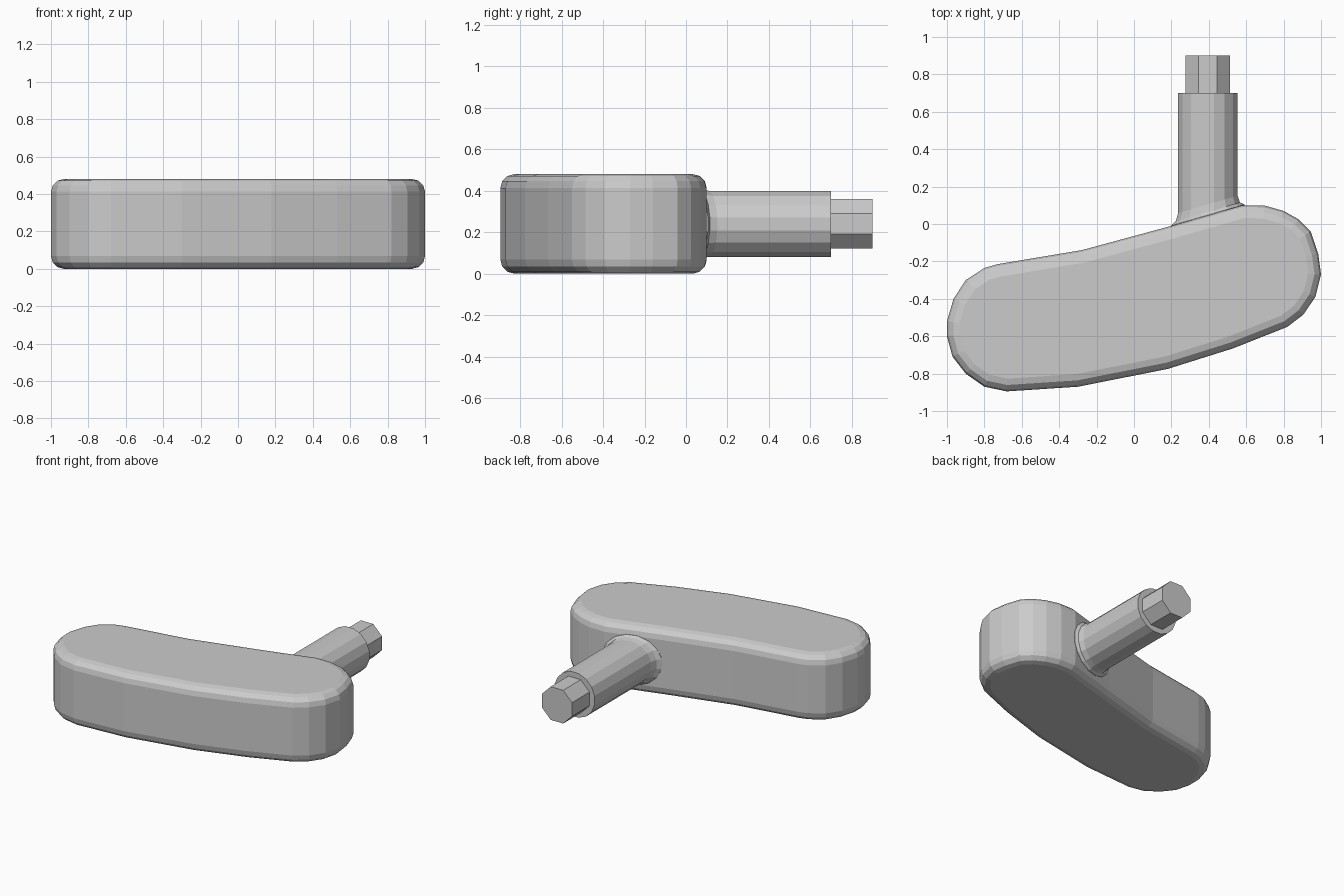
import bpy, bmesh, math
from mathutils import Vector

if "Cube" in bpy.data.objects:
    bpy.data.objects.remove(bpy.data.objects["Cube"])

H = 0.48                      # body height
CX, CZ = 0.395, 0.24          # shaft axis

# Top-view outline of the head, counter-clockwise
OUTLINE = [(-1, -0.52), (-1, -0.6), (-0.97, -0.71), (-0.9, -0.8), (-0.8, -0.87),
           (-0.68, -0.895), (-0.3, -0.87), (0.18, -0.775), (0.53, -0.665),
           (0.82, -0.55), (0.905, -0.485), (0.97, -0.39), (1, -0.27),
           (0.985, -0.16), (0.945, -0.04), (0.88, 0.025), (0.8, 0.07),
           (0.7, 0.098), (0.58, 0.1), (0.2, -0.01), (-0.28, -0.14),
           (-0.73, -0.215), (-0.8, -0.235), (-0.9, -0.3), (-0.965, -0.4)]


def finish(bm, name):
    bmesh.ops.recalc_face_normals(bm, faces=bm.faces)
    mesh = bpy.data.meshes.new(name)
    bm.to_mesh(mesh)
    bm.free()
    obj = bpy.data.objects.new(name, mesh)
    bpy.context.collection.objects.link(obj)
    return obj


def lathe_y(name, rings, sides):
    """Loft rings (y, x radius, z radius, slant) along the shaft axis."""
    bm = bmesh.new()
    loops = []
    for y, rx, rz, slant in rings:
        loop = []
        for i in range(sides):
            a = 2 * math.pi * (i + 0.5) / sides
            dx, dz = rx * math.cos(a), rz * math.sin(a)
            loop.append(bm.verts.new((CX + dx, y + slant * dx, CZ + dz)))
        loops.append(loop)
    for a, b in zip(loops, loops[1:]):
        for i in range(sides):
            j = (i + 1) % sides
            bm.faces.new((a[i], a[j], b[j], b[i]))
    bm.faces.new(loops[0])
    bm.faces.new(loops[-1])
    return finish(bm, name)


# Head: extruded outline with rounded top and bottom rims
bm = bmesh.new()
base = bm.faces.new([bm.verts.new((x, y, 0)) for x, y in OUTLINE])
top = bmesh.ops.extrude_face_region(bm, geom=[base], use_keep_orig=True)["geom"]
bmesh.ops.translate(bm, vec=Vector((0, 0, H)),
                    verts=[v for v in top if isinstance(v, bmesh.types.BMVert)])
rims = [e for e in bm.edges if abs(e.verts[0].co.z - e.verts[1].co.z) < 1e-4]
bmesh.ops.bevel(bm, geom=rims, offset=0.068, offset_type='OFFSET', segments=3,
                profile=0.5, affect='EDGES')
finish(bm, "head")

# Shaft with a small slanted fillet where it meets the head
lathe_y("shaft", [(0.0, 0.2, 0.18, 0.29), (0.048, 0.2, 0.18, 0.29),
                  (0.065, 0.175, 0.168, 0.29), (0.105, 0.162, 0.162, 0.29),
                  (0.7, 0.162, 0.162, 0)], 16)

# Octagonal tip
lathe_y("tip", [(0.68, 0.129, 0.129, 0), (0.9, 0.129, 0.129, 0)], 8)
